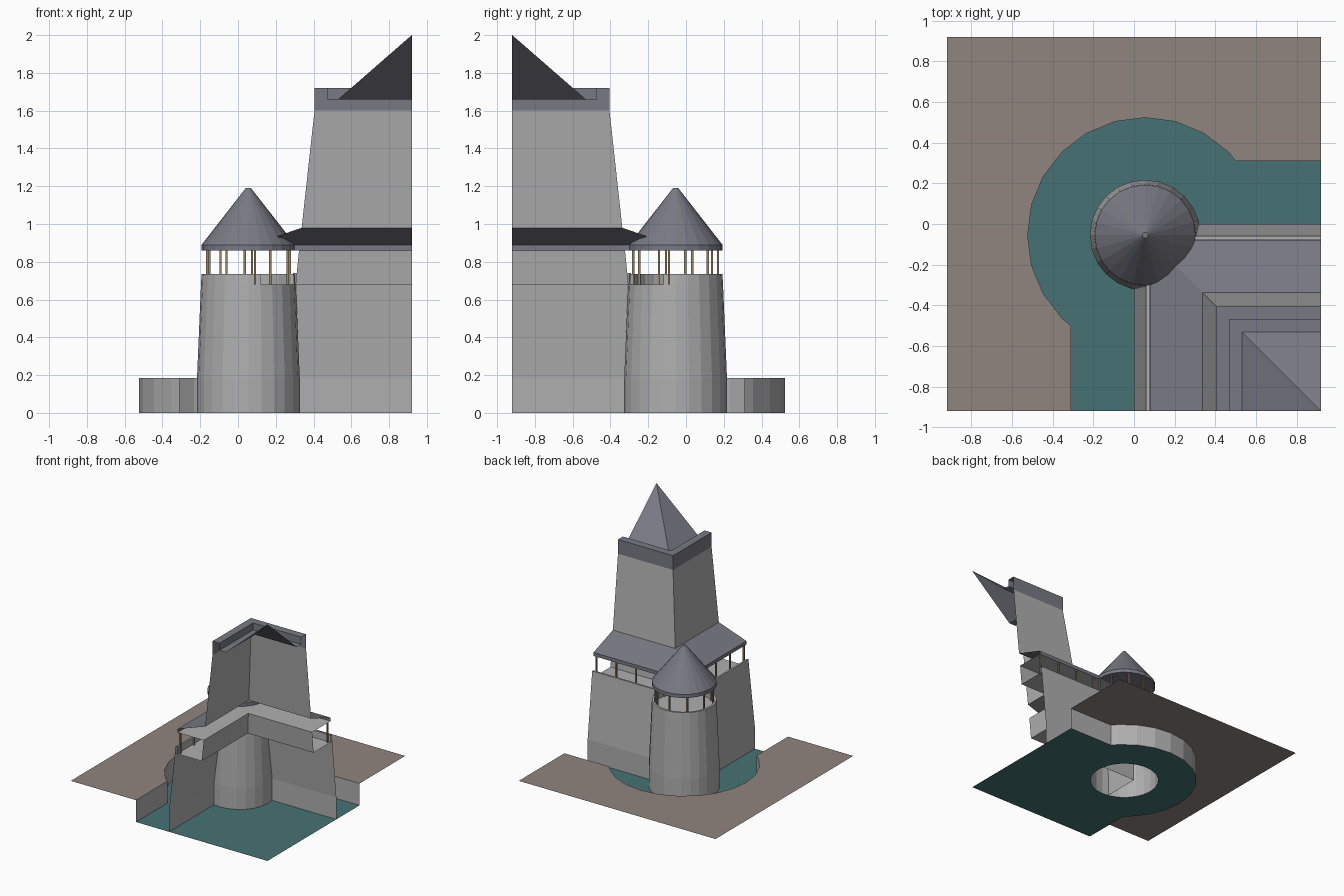
import bpy, bmesh, math
from mathutils import Vector

if "Cube" in bpy.data.objects:
    bpy.data.objects.remove(bpy.data.objects["Cube"])

E = 0.92                 # half size of the tile; keep centre is (E, -E)
C = (0.055, -0.055)      # round turret centre
SEG = 24


def material(name, rgb):
    m = bpy.data.materials.new(name)
    m.diffuse_color = (*rgb, 1)
    m.use_nodes = True
    m.node_tree.nodes["Principled BSDF"].inputs["Base Color"].default_value = m.diffuse_color
    return m


STONE = material("stone", (0.43, 0.43, 0.43))
SLATE = material("slate", (0.19, 0.19, 0.23))
EARTH = material("earth", (0.28, 0.235, 0.21))
WATER = material("water", (0.062, 0.17, 0.175))
WOOD = material("wood", (0.3, 0.235, 0.15))


def finish(name, bm, mat):
    bmesh.ops.remove_doubles(bm, verts=bm.verts, dist=1e-5)
    me = bpy.data.meshes.new(name)
    bm.to_mesh(me)
    bm.free()
    ob = bpy.data.objects.new(name, me)
    bpy.context.collection.objects.link(ob)
    me.materials.append(mat)
    return ob


def skin(name, rings, mat=STONE, caps=False):
    """Quads between successive rings of points."""
    bm = bmesh.new()
    vs = [[bm.verts.new(p) for p in r] for r in rings]
    for a, b in zip(vs, vs[1:]):
        for i in range(len(a) - 1):
            bm.faces.new((a[i], a[i + 1], b[i + 1], b[i]))
    if caps:
        bm.faces.new([r[0] for r in vs])
        bm.faces.new([r[-1] for r in reversed(vs)])
    bmesh.ops.dissolve_degenerate(bm, dist=1e-5, edges=bm.edges)
    return finish(name, bm, mat)


def corner(name, profile, mat=STONE):
    """Sweep (inset, z) profile round the L-shaped quarter of the keep."""
    return skin(name, [[(E, -d, z), (d, -d, z), (d, -E, z)] for d, z in profile], mat)


def lathe(name, profile, mat=STONE, start=0, end=360, caps=False):
    n = round((end - start) / (360 / SEG))
    ang = [math.radians(start + i * 360 / SEG) for i in range(n + 1)]
    return skin(name, [[(C[0] + r * math.cos(a), C[1] + r * math.sin(a), z)
                        for a in ang] for r, z in profile], mat, caps)


def sheet(name, loops, z, mat):
    """Flat face from an outline and optional holes."""
    bm = bmesh.new()
    edges = []
    for loop in loops:
        vs = [bm.verts.new((x, y, z)) for x, y in loop]
        edges += [bm.edges.new((vs[i - 1], vs[i])) for i in range(len(vs))]
    bmesh.ops.triangle_fill(bm, use_beauty=True, use_dissolve=False,
                            edges=edges, normal=Vector((0, 0, 1)))
    for f in bm.faces:
        f.normal_update()
        if f.normal.z < 0:
            f.normal_flip()
    return finish(name, bm, mat)


def circle(r, angles):
    return [(C[0] + r * math.cos(math.radians(a)), C[1] + r * math.sin(math.radians(a)))
            for a in angles]


# ground, moat and bank
bank = ([(E, 0.31), (0.5, 0.31)] + circle(0.578, range(45, 226, 15))
        + [(-0.31, -0.5), (-0.31, -E)])
sheet("ground", [bank + [(-E, -E), (-E, E), (E, E)]], 0.185, EARTH)
sheet("moat_water", [bank + [(E, -E)], circle(0.272, range(0, 360, 15))], 0, WATER)
skin("moat_bank", [[(x, y, z) for x, y in reversed(bank)] for z in (0, 0.185)])

# keep: lower wall with walkway, then the upper storey
corner("lower_wall", [(0, 0), (0, 0.185), (0.054, 0.68), (0.305, 0.68), (0.323, 0.86)])
corner("upper_wall", [(0.337, 0.98), (0.405, 1.6)])
corner("skirt_soffit", [(0.323, 0.86), (0.078, 0.86)])
corner("skirt_roof", [(0.078, 0.86), (0.078, 0.89), (0.337, 0.98)], SLATE)
corner("keep_parapet", [(0.405, 1.6), (0.405, 1.72), (0.47, 1.72), (0.47, 1.66),
                        (0.53, 1.66)], SLATE)
corner("keep_spire", [(0.53, 1.66), (E, 2.0)], SLATE)

# walkway parapets, one along each wall, starting at the turret
para = [(0.054, 0.68), (0.06, 0.74), (0.076, 0.74), (0.076, 0.68)]
skin("back_parapet", [[(E, -d, z), (0.29, -d, z)] for d, z in para])
skin("side_parapet", [[(d, -0.29, z), (d, -E, z)] for d, z in para])

# round turret, its parapet open toward the walkways
lathe("turret", [(0.272, 0), (0.272, 0.185), (0.251, 0.68), (0, 0.68)])
lathe("turret_parapet", [(0.251, 0.68), (0.248, 0.735), (0.231, 0.735), (0.231, 0.68)],
      STONE, -15, 285, True)
lathe("turret_roof", [(0, 0.86), (0.248, 0.86), (0.248, 0.89), (0.014, 1.19), (0, 1.19)], SLATE)

# posts carrying the roofs, ten round the turret less the one in the opening
spots = circle(0.225, [a for a in range(23, 360, 36) if a != 311])
for d in (0.9, 0.715, 0.53, 0.345):
    spots += [(d, -0.09), (0.09, -d)]
bm = bmesh.new()
for x, y in spots:
    geo = bmesh.ops.create_cube(bm, size=1)["verts"]
    bmesh.ops.scale(bm, vec=(0.012, 0.012, 0.18), verts=geo)
    bmesh.ops.translate(bm, vec=(x, y, 0.77), verts=geo)
finish("roof_posts", bm, WOOD)
